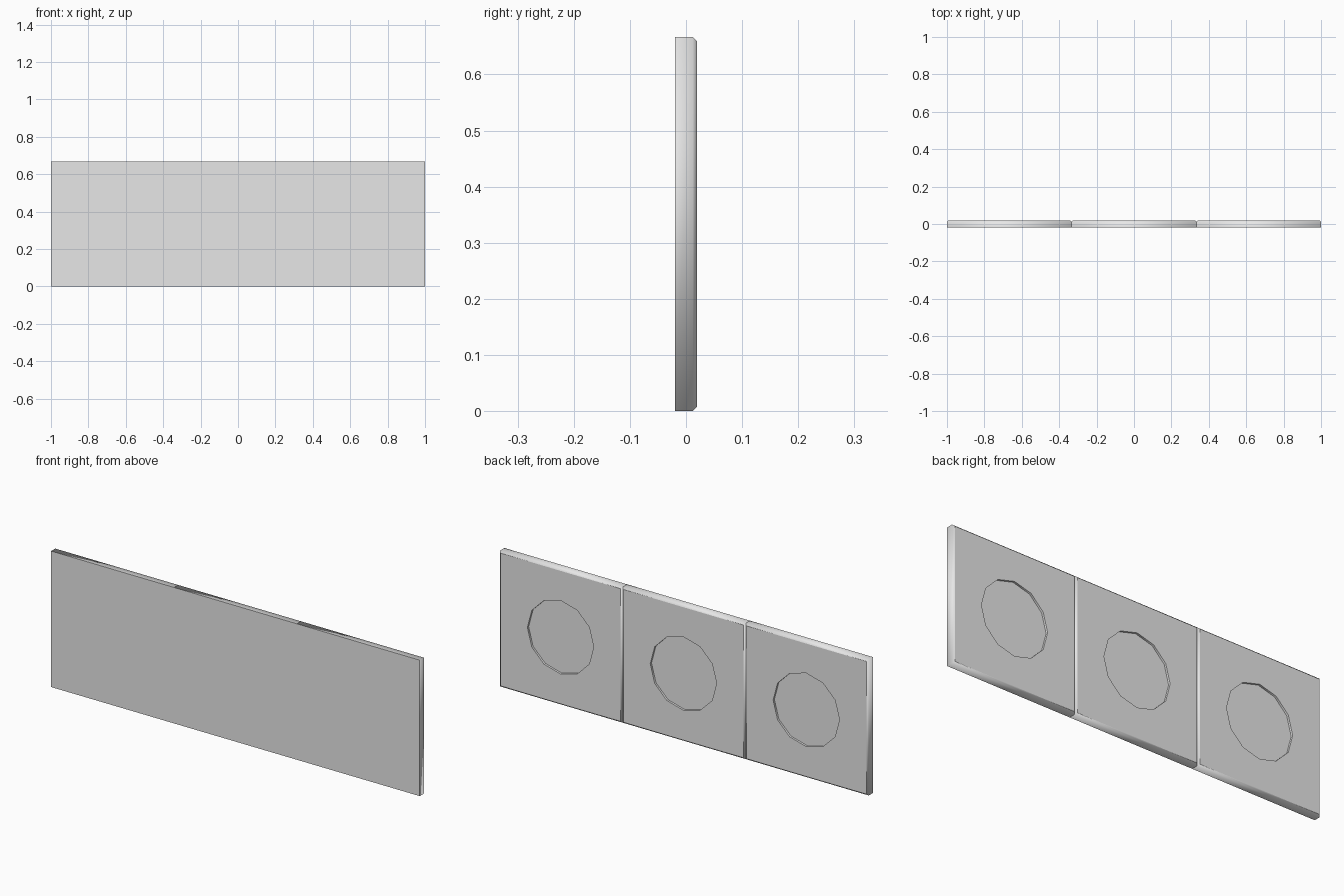
import bpy, bmesh, math

cube = bpy.data.objects.get("Cube")
if cube:
    bpy.data.objects.remove(cube, do_unlink=True)

SIZE = 2 / 3          # side of one square tile
HALF = SIZE / 2
FRONT, BACK = -0.02, 0.02
CHAMFER = 0.008
RADIUS, DEPTH = 0.18, 0.01

grey = bpy.data.materials.new("light_grey")
grey.use_nodes = True
colour = (0.8, 0.8, 0.8, 1)
grey.diffuse_color = colour
grey.node_tree.nodes["Principled BSDF"].inputs["Base Color"].default_value = colour


def ring(bm, y, radius, sides, turn=0.0):
    """Closed polygon in the plane of the tile."""
    verts = []
    for i in range(sides):
        a = math.tau * i / sides + turn
        verts.append(bm.verts.new((radius * math.cos(a), y, HALF + radius * math.sin(a))))
    return verts


def square(bm, y, half):
    return ring(bm, y, half * math.sqrt(2), 4, math.pi / 4)


def bridge(bm, a, b):
    for i in range(len(a)):
        j = (i + 1) % len(a)
        bm.faces.new((a[i], a[j], b[j], b[i]))


def loop_edges(bm, verts):
    edges = []
    for i, v in enumerate(verts):
        w = verts[(i + 1) % len(verts)]
        edges.append(bm.edges.get((v, w)) or bm.edges.new((v, w)))
    return edges


def make_tile(name, x):
    bm = bmesh.new()
    # Flat front, straight rim and chamfered back border
    front = square(bm, FRONT, HALF)
    rim = square(bm, BACK - CHAMFER, HALF)
    border = square(bm, BACK, HALF - CHAMFER)
    bm.faces.new(front)
    bridge(bm, front, rim)
    bridge(bm, rim, border)
    # Shallow twelve-sided recess
    mouth = ring(bm, BACK, RADIUS, 12)
    floor = ring(bm, BACK - DEPTH, RADIUS, 12)
    bridge(bm, mouth, floor)
    bm.faces.new(floor)
    # Back face around the recess
    bmesh.ops.triangle_fill(bm, use_beauty=True,
                            edges=loop_edges(bm, border) + loop_edges(bm, mouth))
    bmesh.ops.recalc_face_normals(bm, faces=bm.faces[:])
    # Soft rim, crisp face outlines
    for face in bm.faces:
        face.smooth = True
    for loop in (front, border, mouth, floor):
        for edge in loop_edges(bm, loop):
            edge.smooth = False
    mesh = bpy.data.meshes.new(name)
    bm.to_mesh(mesh)
    bm.free()
    mesh.materials.append(grey)
    tile = bpy.data.objects.new(name, mesh)
    tile.location.x = x
    bpy.context.collection.objects.link(tile)


for name, step in (("right_tile", -1), ("middle_tile", 0), ("left_tile", 1)):
    make_tile(name, step * SIZE)
